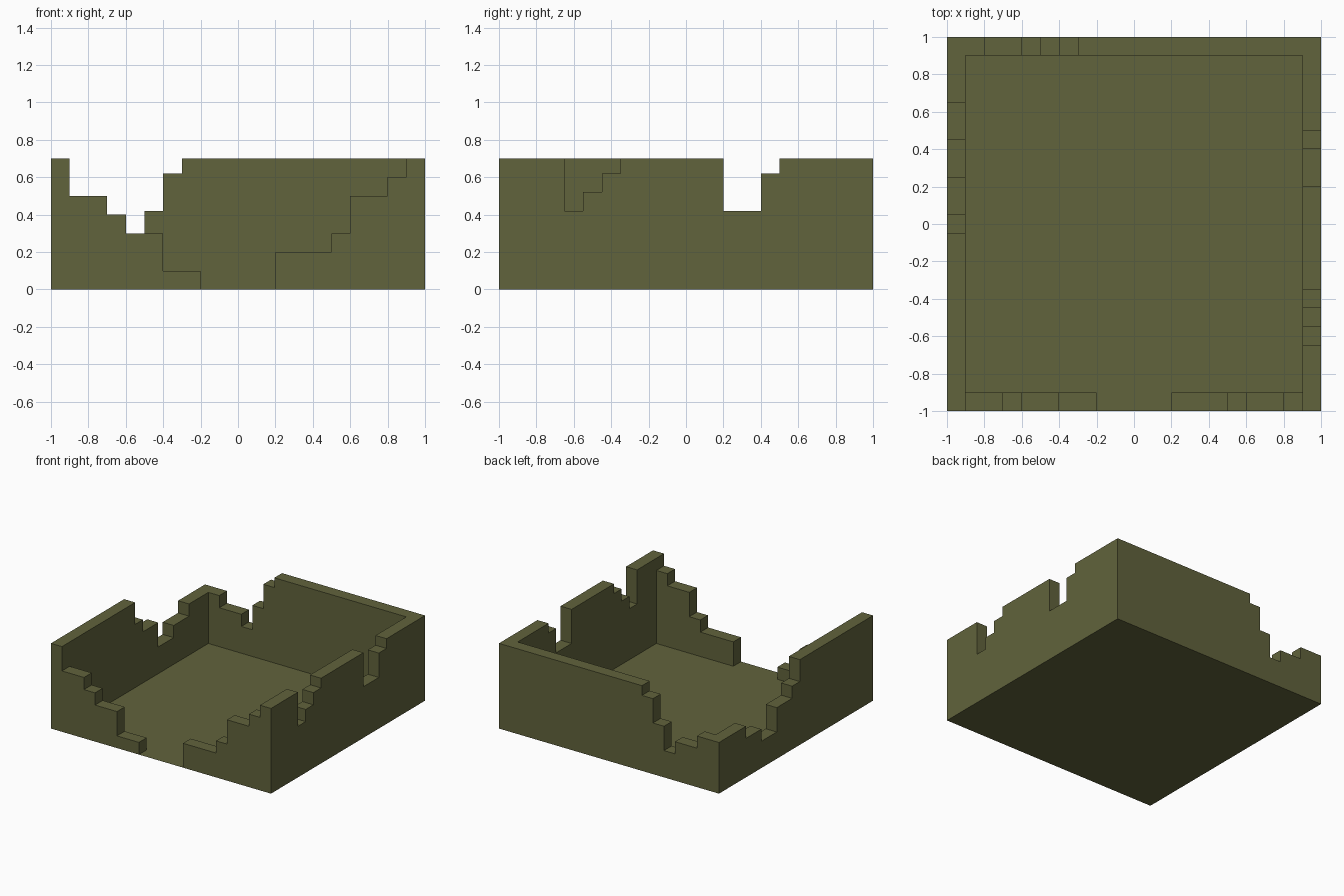
import bpy, bmesh
from math import pi
from mathutils import Matrix

if "Cube" in bpy.data.objects:
    bpy.data.objects.remove(bpy.data.objects["Cube"])

T = 0.9   # inner face of the walls
H = 0.7   # full wall height

mat = bpy.data.materials.new("olive_stone")
mat.diffuse_color = (0.12, 0.125, 0.045, 1)
mat.use_nodes = True
mat.node_tree.nodes["Principled BSDF"].inputs["Base Color"].default_value = mat.diffuse_color


def add_object(name, bm):
    mesh = bpy.data.meshes.new(name)
    bm.to_mesh(mesh)
    bm.free()
    mesh.materials.append(mat)
    obj = bpy.data.objects.new(name, mesh)
    bpy.context.collection.objects.link(obj)


def profile(cols):
    """Stepped outline from (start, end, height) columns, left to right."""
    pts = [(cols[0][0], 0)]
    for a, b, h in cols:
        pts += [(a, h), (b, h)]
    return pts + [(cols[-1][1], 0)]


def add_wall(bm, start, steps, turn):
    """Broken wall on the front edge, turned into place; corners are mitred."""
    rot = Matrix.Rotation(turn * pi / 2, 4, 'Z')
    clamp = lambda u: max(-T, min(T, u))

    def face(pts):
        bm.faces.new([bm.verts.new(rot @ v.co) for v in pts])

    class P:
        def __init__(self, u, y, z):
            from mathutils import Vector
            self.co = Vector((u, y, z))

    cols = []
    for end, h in steps:
        cols.append((start, end, h))
        start = end
    inner = [(clamp(a), clamp(b), h) for a, b, h in cols if clamp(a) != clamp(b)]

    face([P(u, -1, z) for u, z in reversed(profile(cols))])
    face([P(u, -T, z) for u, z in profile(inner)])
    # step tops and risers
    pts = profile(cols)
    for (a, za), (b, zb) in zip(pts, pts[1:]):
        if a == b and (abs(a) == 1 or za == zb):
            continue
        quad = [P(a, -1, za), P(b, -1, zb), P(clamp(b), -T, zb)]
        if (clamp(a), za) != (clamp(b), zb):
            quad.append(P(clamp(a), -T, za))
        face(quad)


# walls: start, then (end, height) steps, seen from outside left to right
walls = [
    (-1, [(-.9, H), (-.7, .5), (-.6, .4), (-.4, .3), (-.2, .1)], 0),              # front, left of gap
    (.2, [(.5, .2), (.6, .3), (.8, .5), (.9, .6), (1, H)], 0),                    # front, right of gap
    (-1, [(-.65, H), (-.55, .42), (-.45, .52), (-.35, .62), (.2, H),
          (.4, .42), (.5, .62), (1, H)], 1),                                      # right
    (-1, [(.3, H), (.4, .62), (.5, .42), (.6, .22), (.8, .32), (1, .42)], 2),     # back
    (-1, [(-.65, .42), (-.45, .32), (-.25, .22), (-.05, .42), (.05, .52),
          (1, H)], 3),                                                            # left
]
bm = bmesh.new()
for start, steps, turn in walls:
    add_wall(bm, start, steps, turn)
bmesh.ops.remove_doubles(bm, verts=bm.verts, dist=1e-4)
add_object("broken_walls", bm)

# floor
bm = bmesh.new()
bmesh.ops.create_grid(bm, x_segments=1, y_segments=1, size=1)
add_object("floor", bm)
